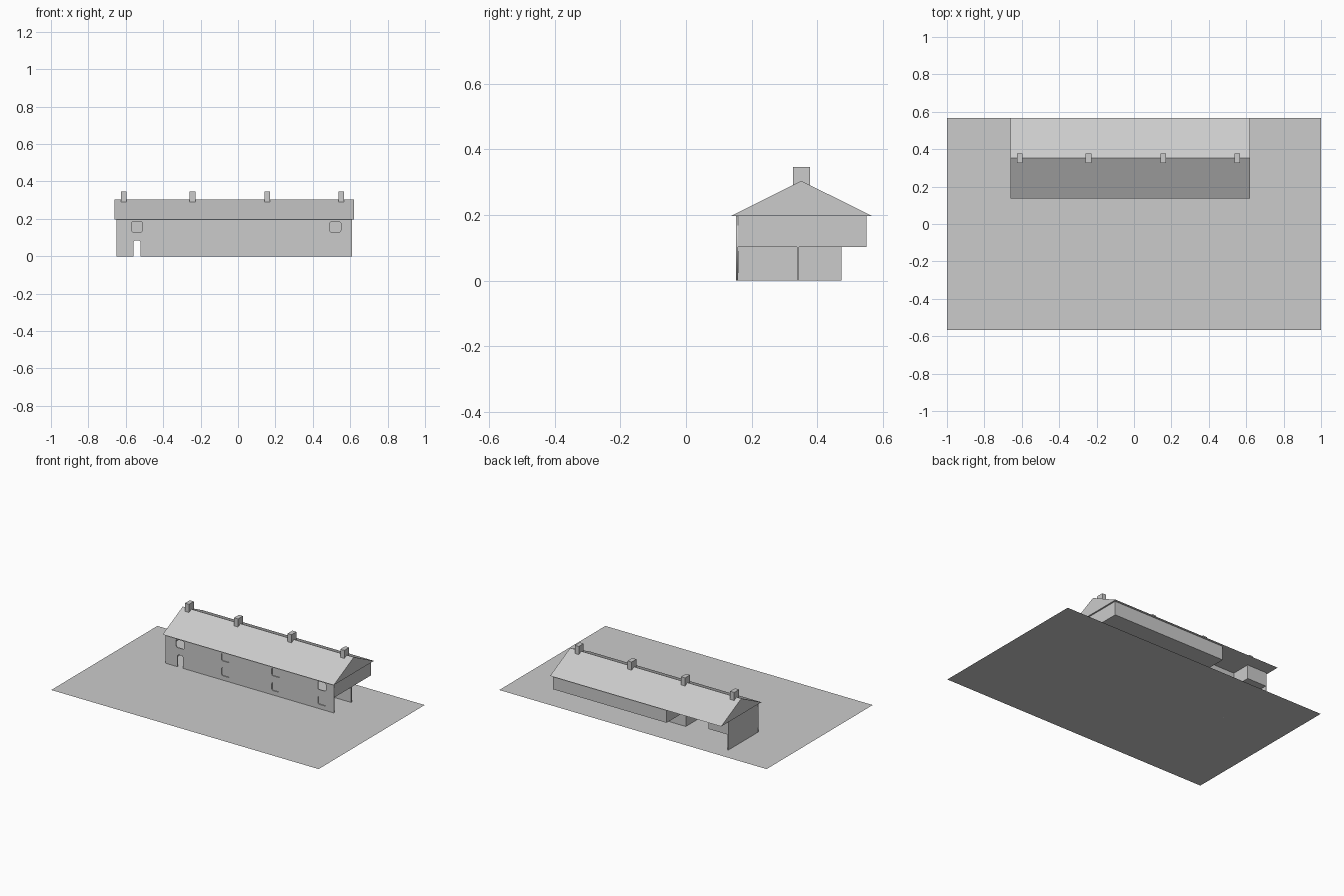
import bpy, bmesh, math

if "Cube" in bpy.data.objects:
    bpy.data.objects.remove(bpy.data.objects["Cube"])

T = 0.006                       # wall thickness
X0, X1 = -0.65, 0.61            # building ends
Y0, Y1 = 0.153, 0.55            # front face, rear jetty face
FLOOR, EAVE = 0.103, 0.198


def box(name, x0, x1, y0, y1, z0, z1):
    bm = bmesh.new()
    bmesh.ops.create_cube(bm, size=1)
    for v in bm.verts:
        v.co = (x1 if v.co.x > 0 else x0,
                y1 if v.co.y > 0 else y0,
                z1 if v.co.z > 0 else z0)
    me = bpy.data.meshes.new(name)
    bm.to_mesh(me)
    bm.free()
    ob = bpy.data.objects.new(name, me)
    bpy.context.collection.objects.link(ob)
    return ob


def mesh(name, verts, faces):
    me = bpy.data.meshes.new(name)
    me.from_pydata(verts, [], faces)
    ob = bpy.data.objects.new(name, me)
    bpy.context.collection.objects.link(ob)
    return ob


def rounded(cx, cz, w, h, r=0.01, n=3):
    pts = []
    for sx, sz, a0 in ((1, 1, 0), (-1, 1, 90), (-1, -1, 180), (1, -1, 270)):
        for i in range(n + 1):
            a = math.radians(a0 + 90 * i / n)
            pts.append((cx + sx * (w / 2 - r) + r * math.cos(a),
                        cz + sz * (h / 2 - r) + r * math.sin(a)))
    return pts


# Ground sheet
mesh("ground_plate", [(-1, -0.567, 0), (1, -0.567, 0), (1, 0.567, 0), (-1, 0.567, 0)],
     [(0, 1, 2, 3)])

# Front wall: outline with door notch, plus window holes
outline = [(X0, 0), (-0.56, 0), (-0.56, 0.075), (-0.552, 0.083), (-0.528, 0.083),
           (-0.52, 0.075), (-0.52, 0), (X1, 0), (X1, EAVE), (X0, EAVE)]
open_windows = [(-0.54, 0.157), (0.52, 0.157)]
shallow_windows = [(-0.2, 0.157), (0.175, 0.157),
                   (-0.2, 0.057), (0.175, 0.057), (0.52, 0.057)]
loops = [outline] + [rounded(x, z, 0.06, 0.055) for x, z in open_windows + shallow_windows]
cu = bpy.data.curves.new("front_wall", 'CURVE')
cu.dimensions = '2D'
cu.fill_mode = 'BOTH'
cu.extrude = T / 2
for loop in loops:
    sp = cu.splines.new('POLY')
    sp.points.add(len(loop) - 1)
    for p, (x, z) in zip(sp.points, loop):
        p.co = (x, z, 0, 1)
    sp.use_cyclic_u = True
wall = bpy.data.objects.new("front_wall", cu)
bpy.context.collection.objects.link(wall)
wall.rotation_euler = (math.pi / 2, 0, 0)
wall.location = (0, Y0 + T / 2, 0)
bpy.context.view_layer.objects.active = wall
wall.select_set(True)
bpy.ops.object.convert(target='MESH')

# Blind panels behind the shallow windows
for i, (x, z) in enumerate(shallow_windows):
    box(f"window_panel_{i}", x - 0.035, x + 0.035, Y0 + T, Y0 + T + 0.003, z - 0.032, z + 0.032)

# Upper storey: floors, ends, jettied rear, stepped rear on the left
YB = Y0 + T
box("upper_floor", -0.24, X1, YB, Y1, FLOOR, FLOOR + T)
box("left_room_floor", X0, -0.5, YB, 0.475, FLOOR, FLOOR + T)
box("recess_floor", -0.5, -0.24, YB, 0.345, FLOOR, FLOOR + T)
box("right_end_wall", X1 - T, X1, YB, Y1, FLOOR, EAVE)
box("jetty_rear_wall", -0.24, X1, Y1 - T, Y1, FLOOR, EAVE)
box("jetty_return_wall", -0.24, -0.24 + T, 0.345, Y1, FLOOR, EAVE)
box("recess_rear_wall", -0.5, -0.24, 0.345 - T, 0.345, FLOOR, EAVE)
box("left_room_side_wall", -0.5 - T, -0.5, 0.345 - T, 0.475, FLOOR, EAVE)
box("left_room_rear_wall", X0, -0.5, 0.475 - T, 0.475, FLOOR, EAVE)

# Ground storey: full-height left end, set-back rear wall and cross wall
box("left_end_wall", X0, X0 + T, YB, 0.475, 0, EAVE)
box("lower_rear_wall", -0.24, X1, 0.345 - T, 0.345, 0, FLOOR)
box("lower_cross_wall", -0.24, -0.24 + T, YB, 0.345, 0, FLOOR)

# Gabled roof prism
prof = [(0.137, 0.197), (0.567, 0.197), (0.352, 0.304)]
verts = [(x, y, z) for x in (-0.66, 0.62) for y, z in prof]
mesh("roof", verts, [(0, 2, 1), (3, 4, 5), (0, 1, 4, 3), (1, 2, 5, 4), (2, 0, 3, 5)])

# Chimneys along the ridge
for i, x in enumerate((-0.61, -0.243, 0.157, 0.552)):
    box(f"chimney_{i}", x - 0.015, x + 0.015, 0.326, 0.378, 0.28, 0.346)
